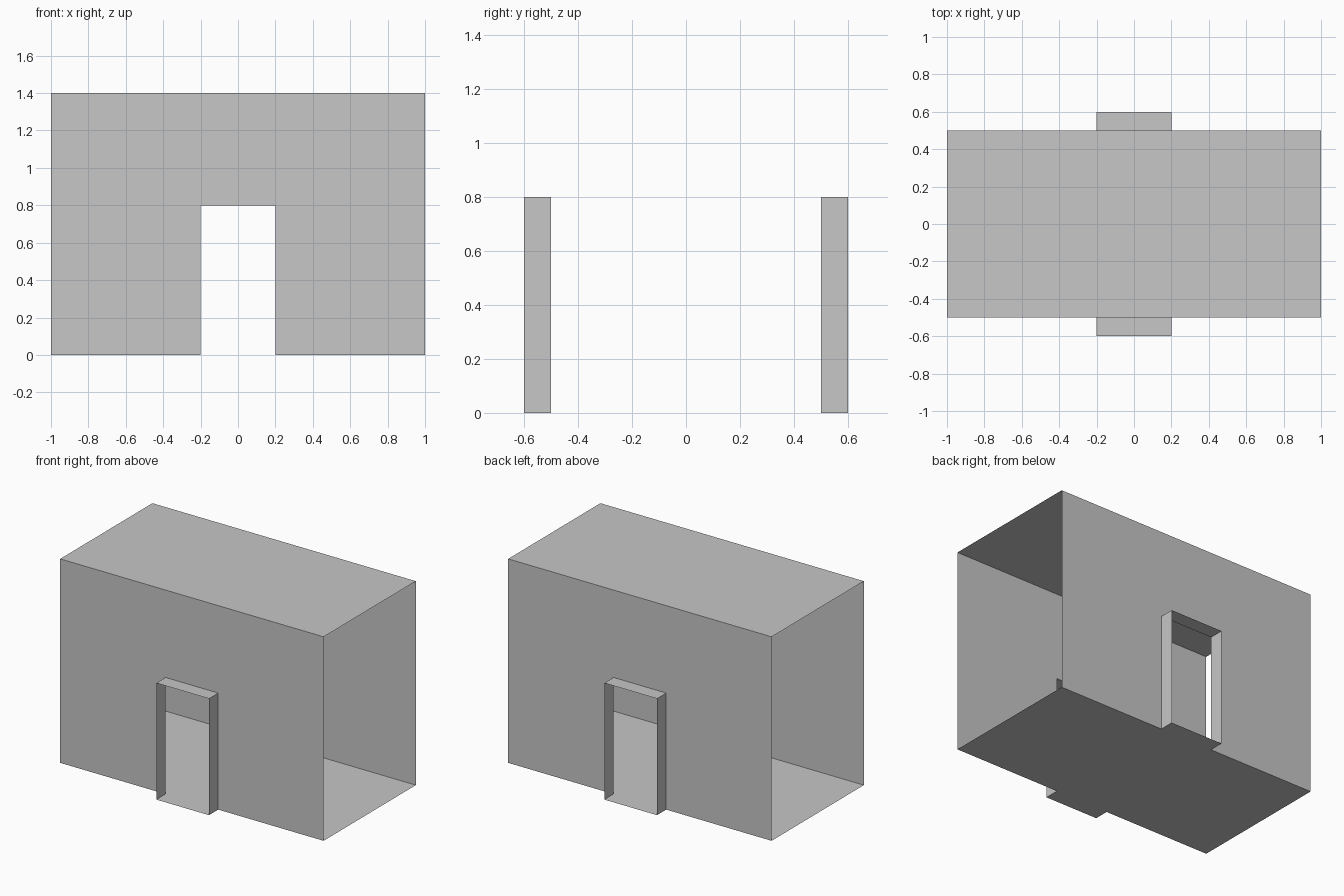
import bpy
import bmesh

cube = bpy.data.objects.get("Cube")
if cube:
    bpy.data.objects.remove(cube, do_unlink=True)

# Overall sizes
HALF_LENGTH, HALF_DEPTH, HEIGHT = 1.0, 0.5, 1.4
HALF_DOOR, DOOR_HEIGHT, PORCH = 0.2, 0.8, 0.1

grey = bpy.data.materials.new("plain_grey")
grey.use_nodes = True
colour = (0.57, 0.57, 0.57, 1.0)
grey.diffuse_color = colour
grey.node_tree.nodes["Principled BSDF"].inputs["Base Color"].default_value = colour


def make_sheets(name, outlines):
    """Make one object from flat outlines, each a list of points."""
    bm = bmesh.new()
    for outline in outlines:
        bm.faces.new([bm.verts.new(p) for p in outline])
    bmesh.ops.remove_doubles(bm, verts=bm.verts, dist=0.0001)
    mesh = bpy.data.meshes.new(name)
    bm.to_mesh(mesh)
    bm.free()
    mesh.materials.append(grey)
    obj = bpy.data.objects.new(name, mesh)
    bpy.context.collection.objects.link(obj)
    return obj


# Roof
L, D, W = HALF_LENGTH, HALF_DEPTH, HALF_DOOR
make_sheets("roof", [[(-L, -D, HEIGHT), (L, -D, HEIGHT), (L, D, HEIGHT), (-L, D, HEIGHT)]])

# Floor with a doorstep on both long sides
edge = [(-L, -D), (-W, -D), (-W, -D - PORCH), (W, -D - PORCH), (W, -D), (L, -D)]
floor = edge + [(-x, -y) for x, y in edge]
make_sheets("floor", [[(x, y, 0) for x, y in reversed(floor)]])

# Walls with a doorway, and the projecting door surrounds
wall = [(-L, 0), (-W, 0), (-W, DOOR_HEIGHT), (W, DOOR_HEIGHT), (W, 0), (L, 0), (L, HEIGHT), (-L, HEIGHT)]
arch = wall[1:5]
for side, s in (("front", 1), ("back", -1)):
    inner, outer = -D * s, -(D + PORCH) * s
    make_sheets(side + "_wall", [[(x * s, inner, z) for x, z in wall]])
    make_sheets(side + "_door_surround", [
        [(x0 * s, inner, z0), (x0 * s, outer, z0), (x1 * s, outer, z1), (x1 * s, inner, z1)]
        for (x0, z0), (x1, z1) in zip(arch, arch[1:])])
